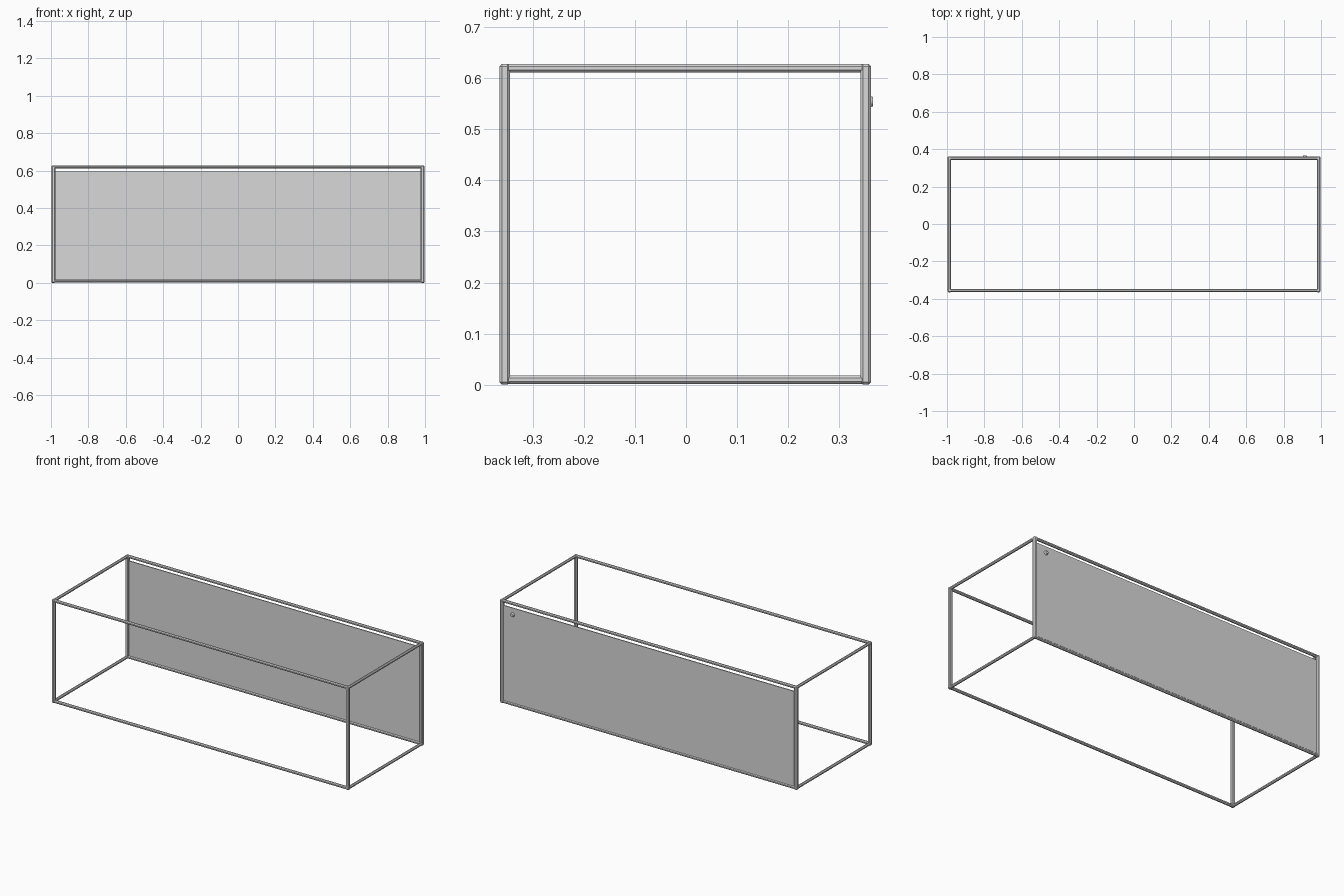
import bpy, math
from mathutils import Vector

cube = bpy.data.objects.get("Cube")
if cube:
    bpy.data.objects.remove(cube, do_unlink=True)


def make_material(name, value):
    mat = bpy.data.materials.new(name)
    mat.use_nodes = True
    color = (value, value, value, 1)
    mat.diffuse_color = color
    mat.node_tree.nodes["Principled BSDF"].inputs["Base Color"].default_value = color
    return mat


grey = make_material("light grey", 0.69)


def box(name, low, high, chamfer=0):
    low, high = Vector(low), Vector(high)
    bpy.ops.mesh.primitive_cube_add(size=1, location=(low + high) / 2)
    ob = bpy.context.object
    ob.name = name
    ob.scale = high - low
    bpy.ops.object.transform_apply(location=False, rotation=False, scale=True)
    ob.data.materials.append(grey)
    if chamfer:
        mod = ob.modifiers.new("chamfered edges", "BEVEL")
        mod.width = chamfer
        mod.segments = 1
    return ob


# Frame extents and bar sizes
X, FRONT, BACK, TOP = 0.998, -0.365, 0.362, 0.628
POST, RAIL, GAP = 0.021, 0.017, 0.0015
CHAMFER = 0.005

# Corner posts
for side, x in (("right", -X), ("left", X - POST)):
    for end, y in (("front", FRONT), ("back", BACK - POST)):
        box(f"{end}_{side}_post", (x, y, 0), (x + POST, y + POST, TOP), CHAMFER)

# Long and short rails, at the bottom and the top
for level, z in (("bottom", 0.001), ("top", TOP - RAIL)):
    for end, y in (("front", FRONT + GAP), ("back", BACK - GAP - RAIL)):
        box(f"{level}_{end}_rail", (-X + GAP, y, z),
            (X - GAP, y + RAIL, z + RAIL), CHAMFER)
    for side, x in (("right", -X + GAP), ("left", X - GAP - RAIL)):
        box(f"{level}_{side}_rail", (x, FRONT + GAP, z),
            (x + RAIL, BACK - GAP, z + RAIL), CHAMFER)

# Back panel, open by a slit under the top rail
box("back_panel", (-X + POST, 0.350, 0.004), (X - POST, 0.356, 0.594))

# Small tapered fastener on the back panel
bpy.ops.mesh.primitive_cone_add(
    vertices=20, radius1=0.013, radius2=0.009, depth=0.011,
    location=(0.914, 0.3605, 0.554), rotation=(-math.pi / 2, 0, 0))
button = bpy.context.object
button.name = "panel_button"
button.data.materials.append(grey)
bpy.ops.object.shade_smooth_by_angle()
